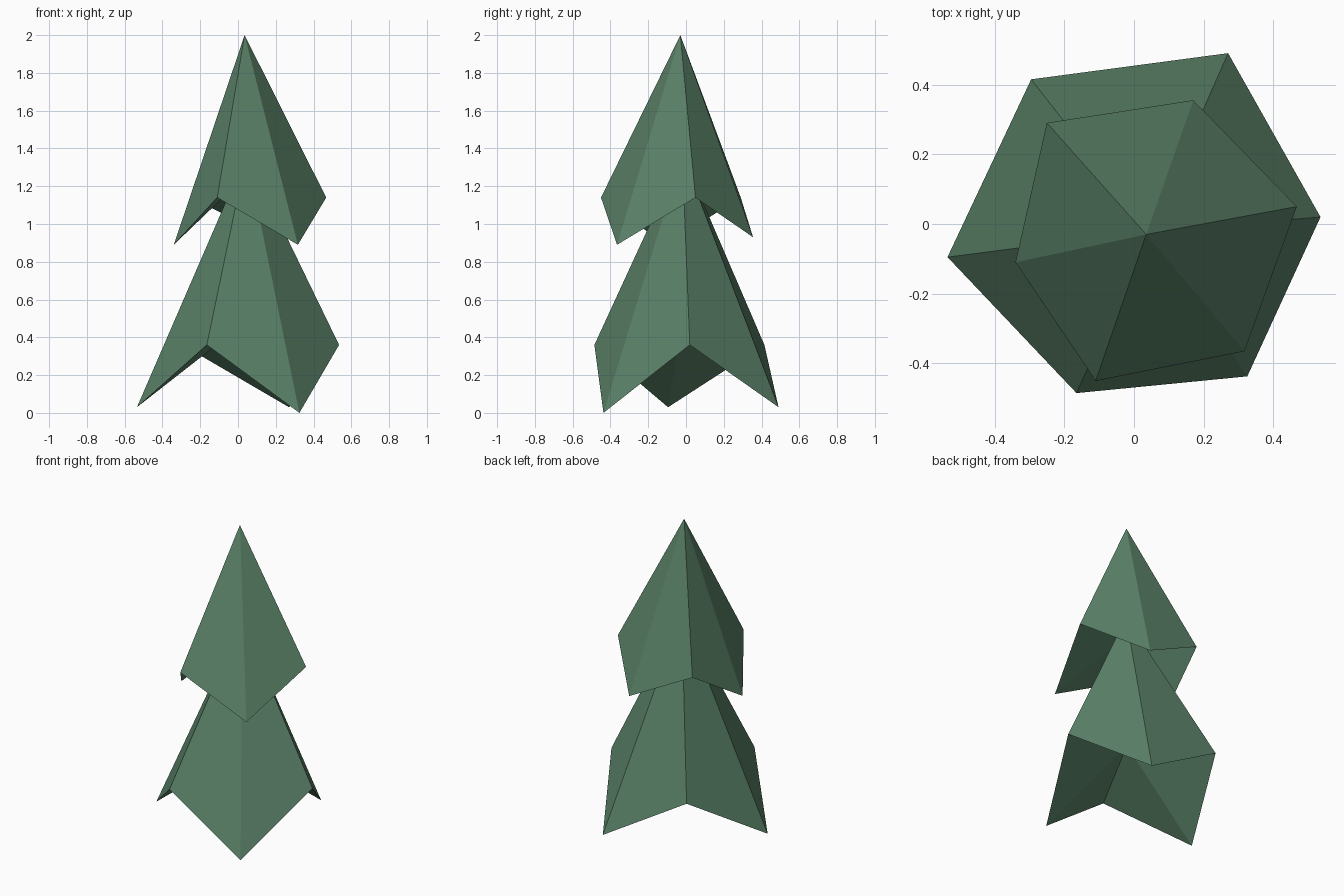
import bpy
import bmesh

cube = bpy.data.objects.get("Cube")
if cube:
    bpy.data.objects.remove(cube, do_unlink=True)

# Single foliage colour
foliage = bpy.data.materials.new("pine green")
foliage.use_nodes = True
GREEN = (0.107, 0.231, 0.144, 1.0)
foliage.diffuse_color = GREEN
shader = foliage.node_tree.nodes["Principled BSDF"]
shader.inputs["Base Color"].default_value = GREEN
shader.inputs["Roughness"].default_value = 0.9


def add_tier(name, tip, hollow, rim):
    """Six-sided cone with a zigzag rim and a hollow underside."""
    bm = bmesh.new()
    top, under = bm.verts.new(tip), bm.verts.new(hollow)
    ring = [bm.verts.new(p) for p in rim]
    for a, b in zip(ring, ring[1:] + ring[:1]):
        bm.faces.new((top, a, b))
        bm.faces.new((under, b, a))
    bmesh.ops.recalc_face_normals(bm, faces=bm.faces)
    mesh = bpy.data.meshes.new(name)
    bm.to_mesh(mesh)
    bm.free()
    mesh.materials.append(foliage)
    obj = bpy.data.objects.new(name, mesh)
    bpy.context.collection.objects.link(obj)


# Wide lower branches, rim listed counter-clockwise
add_tier("lower_branches", (0.045, -0.02, 1.37), (0.04, -0.02, 0.48), [
    (0.535, 0.02, 0.36), (0.27, 0.49, 0.03), (-0.295, 0.415, 0.36),
    (-0.535, -0.095, 0.03), (-0.165, -0.485, 0.36), (0.325, -0.437, 0.0)])

# Narrower upper branches ending in the treetop
add_tier("upper_branches", (0.035, -0.03, 2.0), (0.035, -0.03, 1.25), [
    (0.467, 0.05, 1.14), (0.17, 0.355, 0.93), (-0.25, 0.29, 1.14),
    (-0.34, -0.11, 0.89), (-0.11, -0.45, 1.14), (0.317, -0.365, 0.89)])
